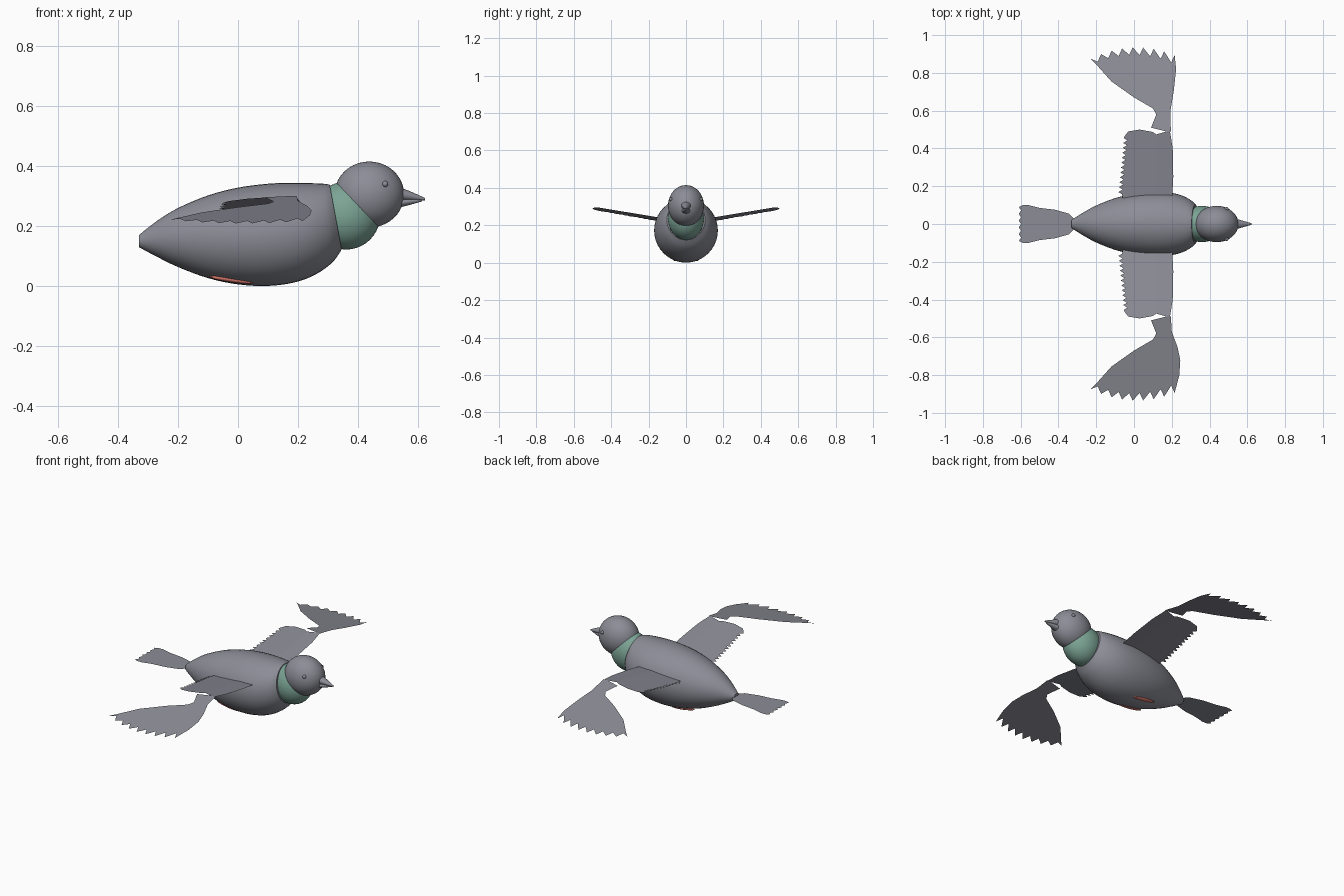
import bpy, bmesh, math
from mathutils import Vector, Matrix

if "Cube" in bpy.data.objects:
    bpy.data.objects.remove(bpy.data.objects["Cube"])


def material(name, rgb):
    m = bpy.data.materials.new(name)
    m.diffuse_color = (*rgb, 1)
    m.use_nodes = True
    m.node_tree.nodes["Principled BSDF"].inputs["Base Color"].default_value = m.diffuse_color
    return m


GREY = material("slate_grey", (0.26, 0.265, 0.305))
GREEN = material("neck_green", (0.20, 0.37, 0.30))
RED = material("foot_red", (0.60, 0.16, 0.13))


def finish(bm, name, mat, smooth=True, fix=True):
    if fix:
        bmesh.ops.recalc_face_normals(bm, faces=bm.faces)
    me = bpy.data.meshes.new(name)
    bm.to_mesh(me)
    bm.free()
    me.materials.append(mat)
    ob = bpy.data.objects.new(name, me)
    bpy.context.collection.objects.link(ob)
    if smooth:
        bpy.context.view_layer.objects.active = ob
        ob.select_set(True)
        bpy.ops.object.shade_smooth_by_angle(angle=math.radians(40))
        ob.select_set(False)
    return ob


def ellipsoid(name, loc, radii, mat, pitch=0, seg=40):
    bm = bmesh.new()
    bmesh.ops.create_uvsphere(bm, u_segments=seg, v_segments=seg // 2, radius=1)
    bm.transform(Matrix.Translation(loc) @ Matrix.Rotation(pitch, 4, 'Y')
                 @ Matrix.Diagonal((*radii, 1)))
    return finish(bm, name, mat)


def loft(name, rings, mat, seg=40, steps=4):
    """Rings: (top x, top z, bottom x, bottom z, half width), smoothly joined."""
    path = []
    for i in range(len(rings) - 1):
        p0, p1, p2, p3 = [rings[min(max(i + k, 0), len(rings) - 1)] for k in (-1, 0, 1, 2)]
        for s in range(steps):
            t = s / steps
            path.append([0.5 * (2 * b + (c - a) * t + (2 * a - 5 * b + 4 * c - d) * t * t
                                + (3 * b - a - 3 * c + d) * t ** 3)
                         for a, b, c, d in zip(p0, p1, p2, p3)])
    path.append(rings[-1])
    bm = bmesh.new()
    loops = []
    for xt, zt, xb, zb, w in path:
        mid = Vector(((xt + xb) / 2, 0, (zt + zb) / 2))
        up = Vector(((xt - xb) / 2, 0, (zt - zb) / 2))
        loops.append([bm.verts.new(mid + up * math.cos(a) + Vector((0, w * math.sin(a), 0)))
                      for a in (2 * math.pi * j / seg for j in range(seg))])
    for a, b in zip(loops, loops[1:]):
        for j in range(seg):
            k = (j + 1) % seg
            bm.faces.new((a[j], a[k], b[k], b[j]))
    bm.faces.new(loops[0])
    bm.faces.new(loops[-1])
    return finish(bm, name, mat)


def sheet(name, outline, height, side=1):
    """Thin feather panel from an x, y outline, with height as a function."""
    bm = bmesh.new()
    f = bm.faces.new([bm.verts.new((x, y * side, height(x, y))) for x, y in outline])
    f.normal_update()
    if f.normal.z < 0:
        f.normal_flip()
    bmesh.ops.triangulate(bm, faces=bm.faces[:])
    return finish(bm, name, GREY, smooth=False, fix=False)


# body, neck, head
loft("body", [
    (-.33, .17, -.33, .13, .022), (-.27, .217, -.27, .098, .060),
    (-.20, .260, -.20, .064, .098), (-.10, .302, -.10, .027, .137),
    (.00, .328, .00, .006, .160), (.10, .341, .10, .001, .170),
    (.18, .344, .19, .013, .167), (.24, .343, .26, .040, .152),
    (.285, .341, .315, .080, .127), (.305, .338, .345, .122, .102)], GREY)
ellipsoid("neck_collar", (.36, 0, .235), (.113, .096, .113), GREEN)
ellipsoid("head", (.437, 0, .305), (.116, .096, .110), GREY)

# beak: upper and lower halves
loft("upper_beak", [(.53, .332, .53, .285, .030), (.57, .317, .57, .285, .019),
                    (.622, .294, .622, .286, .004)], GREY, seg=20)
loft("lower_beak", [(.53, .292, .53, .260, .026), (.57, .292, .57, .270, .016),
                    (.612, .290, .612, .282, .004)], GREY, seg=20)

# wing outlines: arm panel, feather panel, hand panel
arm = [(.12, .10), (.20, .10), (.208, .25), (.205, .40), (.19, .495), (.12, .475)]
secondaries = [(.125, .10), (.125, .47), (.10, .487), (.03, .50), (-.03, .49), (-.05, .465)]
for i in range(12):
    y = .455 - .026 * i
    secondaries += [(-.055 - .0025 * i, y), (-.035 - .0025 * i, y - .012)]
secondaries.append((-.06, .10))

trailing = [(-.20, .845), (-.12, .755), (0, .67), (.10, .612), (.118, .58),
            (.09, .51), (.17, .49), (.195, .49)]
leading = {1: [(.193, .60), (.21, .70), (.223, .82)],
           -1: [(.20, .57), (.23, .65), (.245, .72), (.24, .80)]}
teeth = []
for i in range(9):
    x = .215 - .0556 * i
    y = .905 - .0025 * i + .05 * (1 - ((i - 4) / 4) ** 2)
    teeth.append((x, y - .01))
    if i < 8:
        teeth.append((x - .018, y - .05))

for side, tag in ((1, "left"), (-1, "right")):
    def rise(x, y):
        return .218 + .165 * y

    sheet(tag + "_wing_arm", arm, rise, side)
    sheet(tag + "_wing_feathers", secondaries,
          lambda x, y: rise(x, y) - .1 * (.125 - x), side)
    sheet(tag + "_wing_tip", leading[side] + teeth + trailing,
          lambda x, y: .30 - .205 * (y - .49), side)
    # eyes and tucked feet
    ellipsoid(tag + "_eye", (.49, side * .08, .34), (.01, .01, .01), GREY, seg=16)
    ellipsoid(tag + "_foot", (-.022, side * .056, .021), (.075, .012, .008), RED,
              pitch=math.radians(8), seg=20)

# tail fan with a notched end
half = [(-.31, .02), (-.345, .055), (-.42, .076), (-.50, .085), (-.56, .100), (-.59, .100)]
end = [(-.61 + .012 * (i % 2), .09 - .018 * i) for i in range(11)]
sheet("tail", half + end + [(x, -y) for x, y in reversed(half)], lambda x, y: .153)
